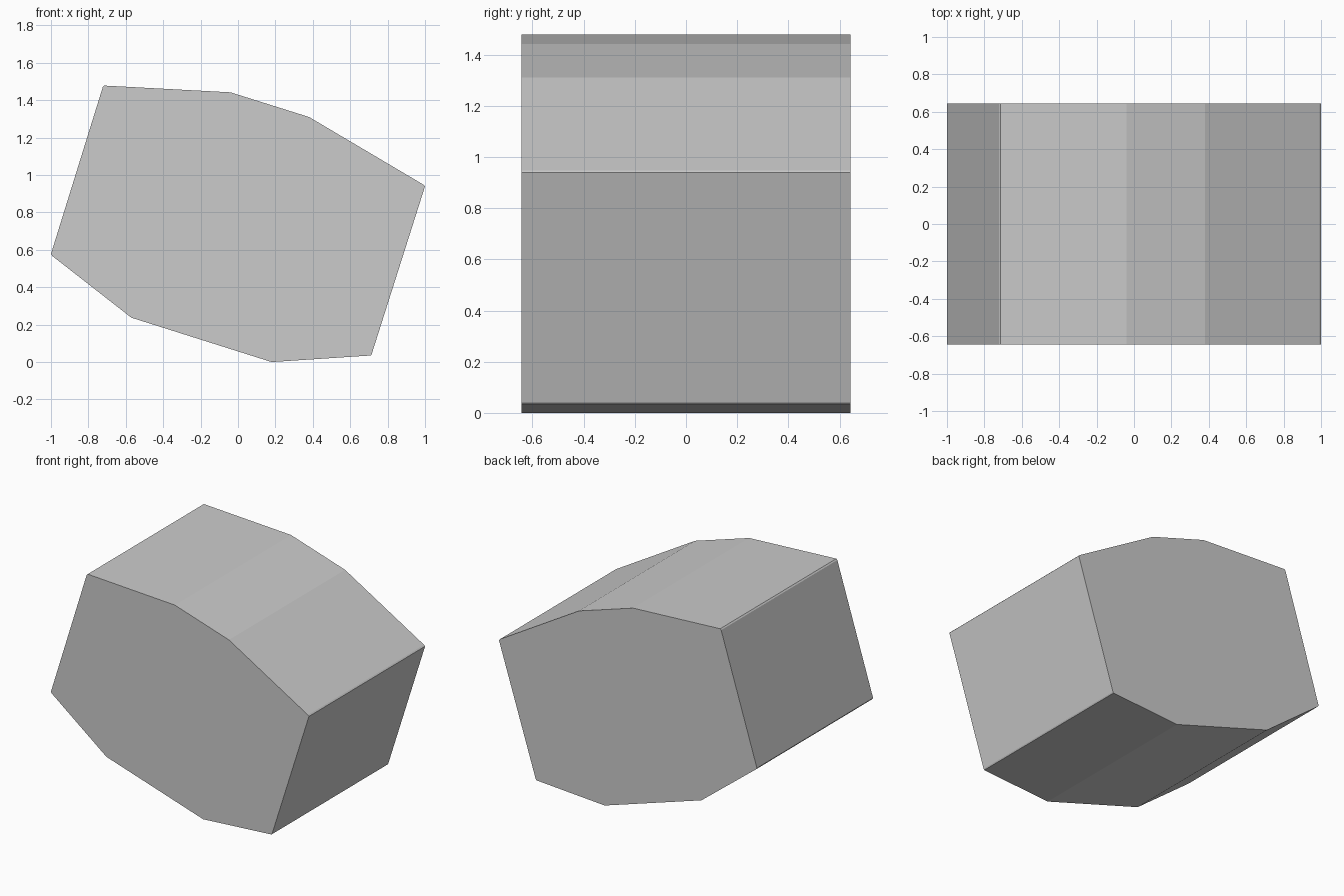
import bpy, bmesh

if "Cube" in bpy.data.objects:
    bpy.data.objects.remove(bpy.data.objects["Cube"])

HALF_DEPTH = 0.643
# Side outline (x, z), counter-clockwise seen from the front
OUTLINE = [(0.18, 0.0), (0.71, 0.035), (0.715, 0.043),
           (1.0, 0.94), (0.992, 0.948), (0.38, 1.31), (-0.04, 1.442),
           (-0.715, 1.478), (-0.723, 1.47),
           (-1.0, 0.578), (-0.994, 0.568), (-0.57, 0.237)]

# Faceted block: front outline extruded to the back
bm = bmesh.new()
front = bm.faces.new([bm.verts.new((x, -HALF_DEPTH, z)) for x, z in OUTLINE])
ext = bmesh.ops.extrude_face_region(bm, geom=[front], use_keep_orig=True)
back = [g for g in ext["geom"] if isinstance(g, bmesh.types.BMVert)]
bmesh.ops.translate(bm, verts=back, vec=(0, 2 * HALF_DEPTH, 0))
bmesh.ops.recalc_face_normals(bm, faces=bm.faces)
mesh = bpy.data.meshes.new("faceted_block")
bm.to_mesh(mesh)
bm.free()
block = bpy.data.objects.new("faceted_block", mesh)
bpy.context.collection.objects.link(block)
